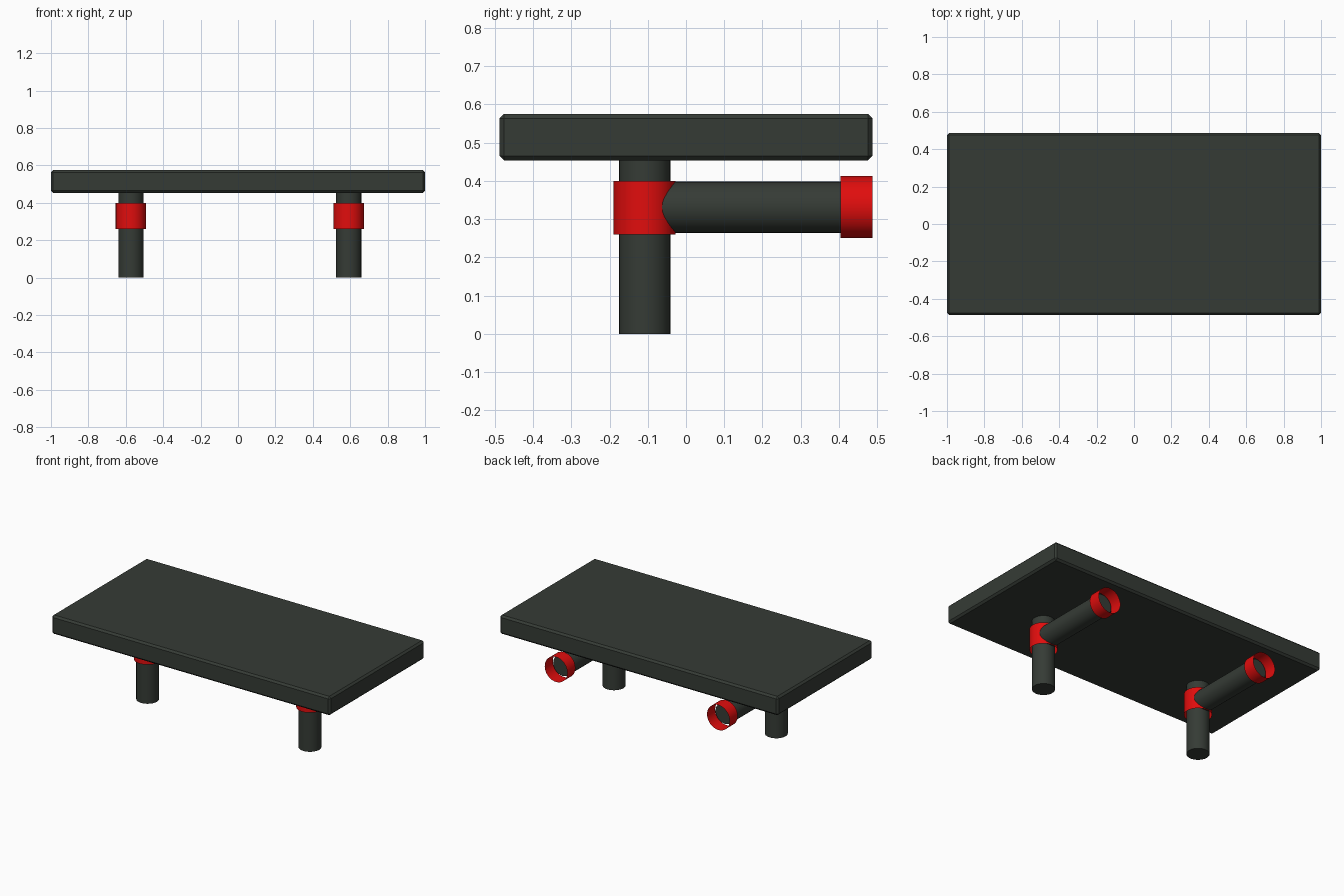
import bpy
import math

cube = bpy.data.objects.get("Cube")
if cube:
    bpy.data.objects.remove(cube, do_unlink=True)


def make_material(name, colour):
    mat = bpy.data.materials.new(name)
    mat.use_nodes = True
    mat.diffuse_color = colour
    mat.node_tree.nodes["Principled BSDF"].inputs["Base Color"].default_value = colour
    return mat


DARK = make_material("dark green grey", (0.036, 0.044, 0.036, 1))
RED = make_material("bright red", (0.75, 0.004, 0.004, 1))


def cylinder(name, mat, radius, start, end, x, y=None, z=None, cap="NGON"):
    """Cylinder from start to end, upright when y is given, along y when z is given."""
    mid = (start + end) / 2
    upright = y is not None
    bpy.ops.mesh.primitive_cylinder_add(
        vertices=32, radius=radius, depth=end - start, end_fill_type=cap,
        location=(x, y, mid) if upright else (x, mid, z),
        rotation=(0, 0, 0) if upright else (-math.pi / 2, 0, 0))
    obj = bpy.context.object
    obj.name = name
    obj.data.materials.append(mat)
    bpy.ops.object.shade_smooth_by_angle(angle=math.radians(30))
    return obj


# Slab with chamfered edges
bpy.ops.mesh.primitive_cube_add(size=1, location=(0, 0, 0.514))
slab = bpy.context.object
slab.name = "table_top"
slab.scale = (2, 0.975, 0.122)
bpy.ops.object.transform_apply(location=False, rotation=False, scale=True)
slab.data.materials.append(DARK)
chamfer = slab.modifiers.new("chamfer", "BEVEL")
chamfer.width = 0.012
chamfer.segments = 1

# Two pipe supports: post, collar, rear arm and open end ring
POST_Y, ARM_Z = -0.108, 0.331
for side, x in (("right", -0.573), ("left", 0.592)):
    cylinder(f"{side}_post", DARK, 0.067, 0, 0.46, x, y=POST_Y)
    cylinder(f"{side}_collar", RED, 0.081, 0.26, 0.40, x, y=POST_Y, cap="NOTHING")
    cylinder(f"{side}_arm", DARK, 0.067, POST_Y, 0.42, x, z=ARM_Z)
    cylinder(f"{side}_end_ring", RED, 0.081, 0.404, 0.487, x, z=ARM_Z, cap="NOTHING")
